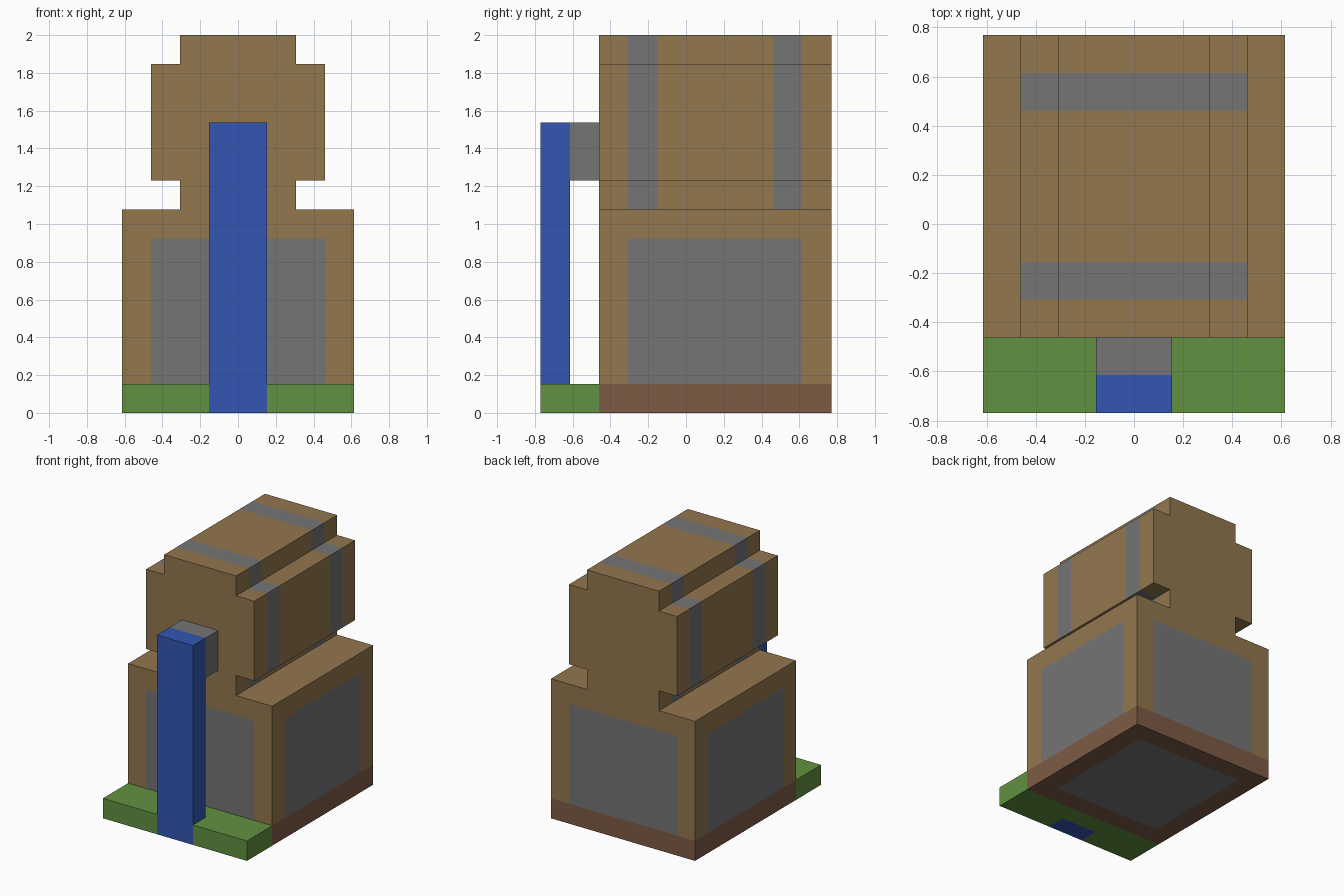
import bpy
import bmesh
from mathutils import Vector

cube = bpy.data.objects.get("Cube")
if cube:
    bpy.data.objects.remove(cube, do_unlink=True)

U = 2 / 13  # one block; all sizes below are in blocks


def make_material(name, rgb):
    mat = bpy.data.materials.new(name)
    mat.use_nodes = True
    mat.diffuse_color = (*rgb, 1)
    bsdf = next(n for n in mat.node_tree.nodes if n.type == 'BSDF_PRINCIPLED')
    bsdf.inputs["Base Color"].default_value = (*rgb, 1)
    return mat


TAN = make_material("tan", (0.288, 0.184, 0.076))
GRAY = make_material("gray", (0.178, 0.178, 0.178))
BLUE = make_material("blue", (0.033, 0.093, 0.445))
GREEN = make_material("green", (0.120, 0.283, 0.051))
BROWN = make_material("brown", (0.205, 0.105, 0.060))


def prism(name, outline, depth, rule, cuts=()):
    """Extrude an outline by depth, slice it at (axis, value) cuts,
    then colour faces by rule(centre, normal); None removes a hidden face."""
    bm = bmesh.new()
    face = bm.faces.new([bm.verts.new(p) for p in outline])
    ext = bmesh.ops.extrude_face_region(bm, geom=[face], use_keep_orig=True)
    moved = [g for g in ext["geom"] if isinstance(g, bmesh.types.BMVert)]
    bmesh.ops.translate(bm, verts=moved, vec=depth)
    for axis, value in cuts:
        normal = Vector((axis == 'x', axis == 'y', axis == 'z'))
        bmesh.ops.bisect_plane(bm, geom=bm.verts[:] + bm.edges[:] + bm.faces[:],
                               plane_co=normal * value, plane_no=normal)
    bmesh.ops.recalc_face_normals(bm, faces=bm.faces[:])
    bm.normal_update()
    mats, hidden = [], []
    for f in bm.faces:
        mat = rule(f.calc_center_median(), f.normal)
        if mat is None:
            hidden.append(f)
            continue
        if mat not in mats:
            mats.append(mat)
        f.material_index = mats.index(mat)
    bmesh.ops.delete(bm, geom=hidden, context='FACES')
    bmesh.ops.scale(bm, vec=(U, U, U), verts=bm.verts[:])
    mesh = bpy.data.meshes.new(name)
    bm.to_mesh(mesh)
    bm.free()
    for m in mats:
        mesh.materials.append(m)
    obj = bpy.data.objects.new(name, mesh)
    bpy.context.collection.objects.link(obj)
    return obj


def box(name, x, y, z, rule, cuts=()):
    outline = [(-x, y[0], z[0]), (x, y[0], z[0]), (x, y[1], z[0]), (-x, y[1], z[0])]
    return prism(name, outline, (0, 0, z[1] - z[0]), rule, cuts)


def within_panel(c):
    return abs(c.x) < 3, -2 < c.y < 4


PANEL_CUTS = [('x', -3), ('x', 3), ('y', -2), ('y', 4)]


# Base plinth with a gray panel underneath
def base_rule(c, n):
    if n.z > 0.5 or n.y < -0.5:
        return None
    return GRAY if n.z < -0.5 and all(within_panel(c)) else BROWN


box("base", 4, (-3, 5), (0, 1), base_rule, PANEL_CUTS)


# Body with a gray panel on each wall
def body_rule(c, n):
    if n.z < -0.5 or (n.z > 0.5 and abs(c.x) < 2):
        return None
    in_x, in_y = within_panel(c)
    panel = in_x if abs(n.y) > 0.5 else in_y
    return GRAY if panel and c.z < 6 else TAN


box("body", 4, (-3, 5), (1, 7), body_rule,
    PANEL_CUTS + [('x', -2), ('x', 2), ('z', 6)])


# Barrel on its neck, wrapped by two gray bands
def barrel_rule(c, n):
    if n.z < -0.5 and c.z < 7.5:
        return None
    return GRAY if -2 < c.y < -1 or 3 < c.y < 4 else TAN


half = [(2, 7), (2, 8), (3, 8), (3, 12), (2, 12), (2, 13)]
outline = [(x, -3, z) for x, z in half] + [(-x, -3, z) for x, z in reversed(half)]
prism("barrel", outline, (0, 8, 0), barrel_rule, [('y', v) for v in (-2, -1, 3, 4)])

# Lawn, notched at the front for the water
half = [(1, -4), (1, -5), (4, -5), (4, -3)]
outline = [(x, y, 0) for x, y in half] + [(-x, y, 0) for x, y in reversed(half)]
prism("lawn", outline, (0, 0, 1),
      lambda c, n: None if n.y > 0.5 else GREEN)

# Spout and falling water
box("spout", 1, (-4, -3), (8, 10), lambda c, n: None if abs(n.y) > 0.5 else GRAY)
box("water", 1, (-5, -4), (0, 10), lambda c, n: BLUE)
